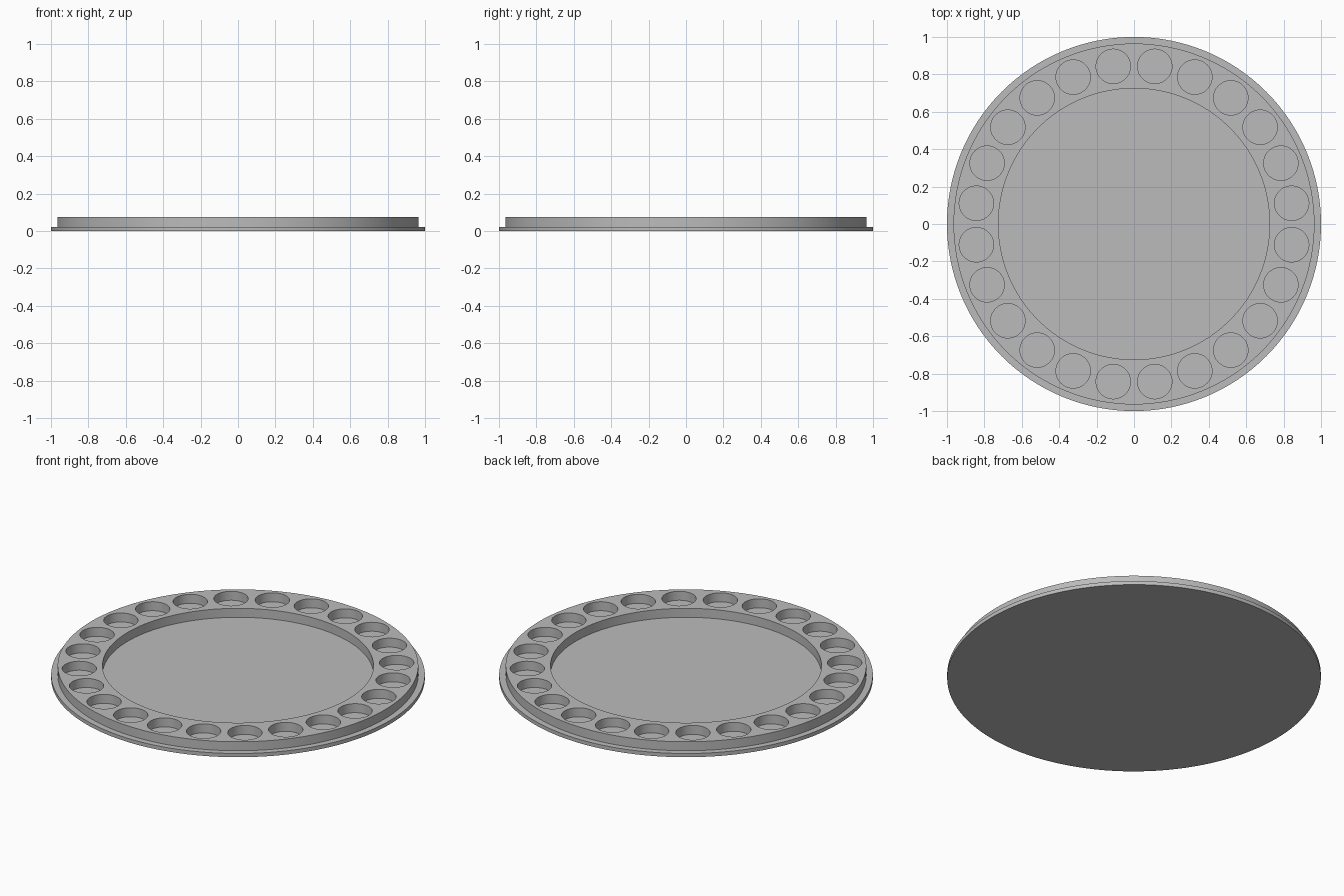
import bpy, bmesh, math
from mathutils import Matrix

PLATE, TOP = 0.022, 0.075      # plate thickness, overall height
OUTER, RIM, WELL = 1.0, 0.965, 0.725
POCKETS, POCKET_ORBIT, POCKET_R = 24, 0.85, 0.092
SEGMENTS = 128

cube = bpy.data.objects.get("Cube")
if cube:
    bpy.data.objects.remove(cube, do_unlink=True)

# Plain grey material
grey = bpy.data.materials.new("grey")
grey.use_nodes = True
colour = (0.5, 0.5, 0.5, 1)
grey.diffuse_color = colour
grey.node_tree.nodes["Principled BSDF"].inputs["Base Color"].default_value = colour


def make_object(name, bm):
    bmesh.ops.recalc_face_normals(bm, faces=bm.faces)
    mesh = bpy.data.meshes.new(name)
    bm.to_mesh(mesh)
    bm.free()
    mesh.materials.append(grey)
    obj = bpy.data.objects.new(name, mesh)
    bpy.context.collection.objects.link(obj)
    return obj


# Tray: stepped loops from underside to well floor, capped at both ends
bm = bmesh.new()
profile = [(OUTER, 0), (OUTER, PLATE), (RIM, PLATE), (RIM, TOP), (WELL, TOP), (WELL, PLATE)]
loops = []
for r, z in profile:
    loops.append([bm.verts.new((r * math.cos(a), r * math.sin(a), z))
                  for a in (math.tau * i / SEGMENTS for i in range(SEGMENTS))])
for low, high in zip(loops, loops[1:]):
    for i in range(SEGMENTS):
        j = (i + 1) % SEGMENTS
        bm.faces.new((low[i], low[j], high[j], high[i]))
bm.faces.new(loops[0][::-1])
bm.faces.new(loops[-1])
tray = make_object("round_tray", bm)

# Ring of cylinders that sink the round pockets down to the plate
bm = bmesh.new()
depth = 2 * (TOP - PLATE)
for i in range(POCKETS):
    place = (Matrix.Rotation(math.tau * (i + 0.5) / POCKETS, 4, "Z")
             @ Matrix.Translation((POCKET_ORBIT, 0, PLATE + depth / 2)))
    bmesh.ops.create_cone(bm, cap_ends=True, segments=48, radius1=POCKET_R,
                          radius2=POCKET_R, depth=depth, matrix=place)
cutter = make_object("pocket_cutter", bm)
cutter.hide_render = True

# Cut the pockets, then drop the cutter
cut = tray.modifiers.new("pockets", "BOOLEAN")
cut.operation = "DIFFERENCE"
cut.solver = "EXACT"
cut.object = cutter
bpy.ops.object.select_all(action="DESELECT")
bpy.context.view_layer.objects.active = tray
tray.select_set(True)
bpy.ops.object.modifier_apply(modifier=cut.name)
bpy.data.objects.remove(cutter, do_unlink=True)

# Smooth round walls, crisp edges
bpy.ops.object.shade_smooth_by_angle(angle=math.radians(30))
